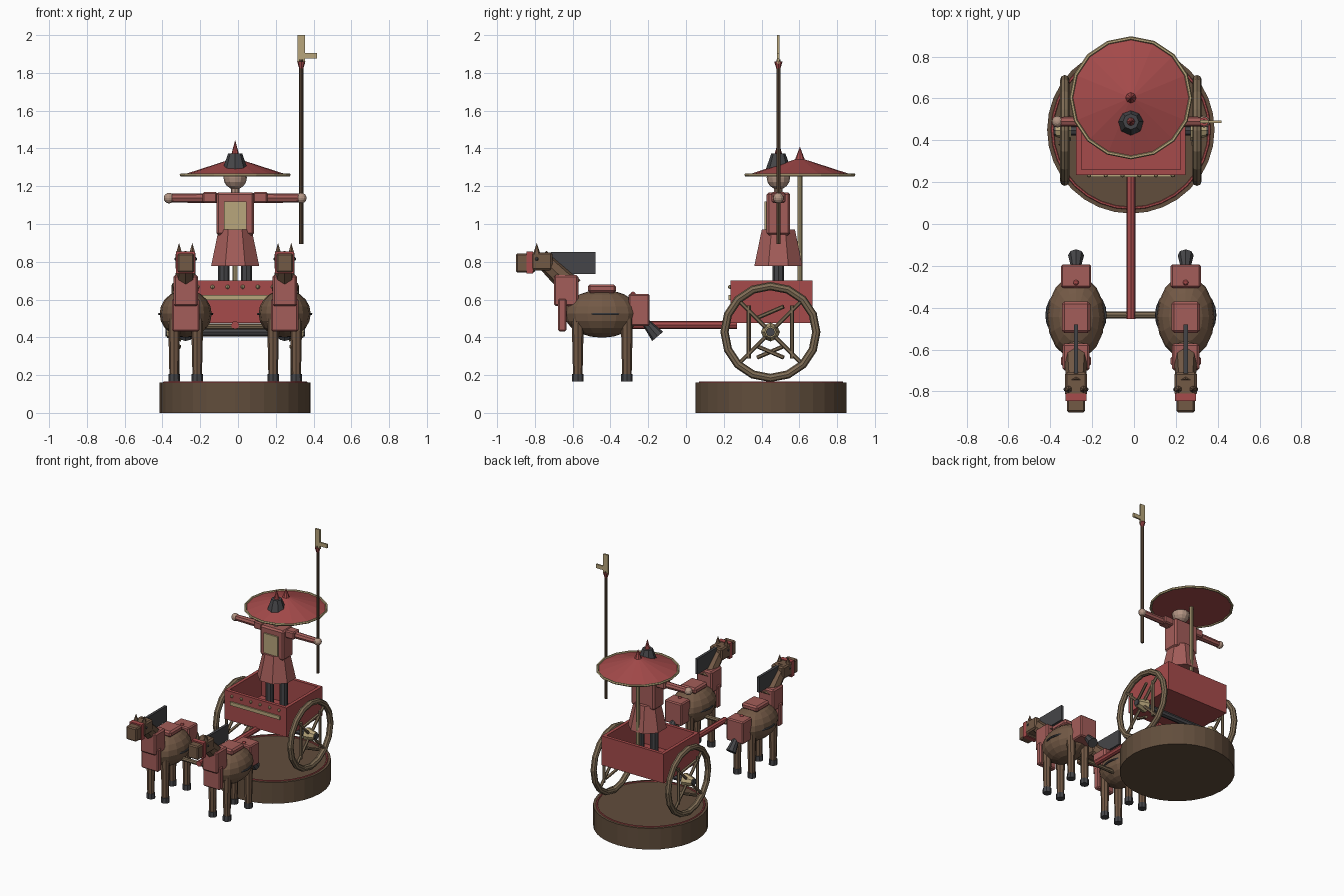
import bpy, math
from mathutils import Vector, Matrix

if "Cube" in bpy.data.objects:
    bpy.data.objects.remove(bpy.data.objects["Cube"])

CX = -0.015  # symmetry plane of the whole model


def mat(name, c):
    m = bpy.data.materials.new(name)
    m.diffuse_color = (*c, 1)
    m.use_nodes = True
    m.node_tree.nodes["Principled BSDF"].inputs["Base Color"].default_value = m.diffuse_color
    return m


RED = mat("red_lacquer", (0.38, 0.07, 0.07))
CLOTH = mat("red_cloth", (0.37, 0.11, 0.10))
WOOD = mat("dark_wood", (0.12, 0.075, 0.045))
RIM = mat("wheel_wood", (0.21, 0.15, 0.09))
HIDE = mat("horse_hide", (0.17, 0.10, 0.06))
TAN = mat("bronze", (0.48, 0.38, 0.20))
DARK = mat("dark_iron", (0.06, 0.06, 0.065))
SKIN = mat("skin", (0.45, 0.30, 0.23))


def finish(name, m):
    o = bpy.context.object
    o.name = name
    o.data.materials.append(m)
    return o


def box(name, m, x, y, z, bevel=0.0, rx=0.0):
    """Box from three (min, max) ranges, x relative to the centre plane."""
    c = [(a + b) / 2 for a, b in (x, y, z)]
    bpy.ops.mesh.primitive_cube_add(size=1, location=(c[0] + CX, c[1], c[2]), rotation=(rx, 0, 0))
    o = finish(name, m)
    o.scale = [b - a for a, b in (x, y, z)]
    bpy.ops.object.transform_apply(location=False, rotation=False, scale=True)
    if bevel:
        b = o.modifiers.new("bevel", 'BEVEL')
        b.width, b.segments = bevel, 1
    return o


def rod(name, m, p, q, r1, r2=None, n=8):
    """Cylinder or cone running from p to q."""
    p, q = Vector(p), Vector(q)
    d = q - p
    bpy.ops.mesh.primitive_cone_add(vertices=n, radius1=r1, radius2=r1 if r2 is None else r2, depth=d.length)
    o = finish(name, m)
    o.matrix_world = Matrix.Translation((p + q) / 2 + Vector((CX, 0, 0))) @ d.to_track_quat('Z', 'Y').to_matrix().to_4x4()
    return o


def ball(name, m, c, r, seg=12, rings=8):
    bpy.ops.mesh.primitive_uv_sphere_add(segments=seg, ring_count=rings, radius=1, location=(c[0] + CX, c[1], c[2]))
    o = finish(name, m)
    o.scale = r if isinstance(r, tuple) else (r, r, r)
    return o


def ring(name, m, c, R, r, n=16, k=6, rot=(0, 0, 0)):
    bpy.ops.mesh.primitive_torus_add(major_segments=n, minor_segments=k, major_radius=R, minor_radius=r,
                                     location=(c[0] + CX, c[1], c[2]), rotation=rot)
    return finish(name, m)


# Round base
rod("base", WOOD, (0, 0.45, 0), (0, 0.45, 0.162), 0.4, n=32)
ring("base_trim", RED, (0, 0.45, 0.16), 0.375, 0.008, n=32)

# Chariot body: open tray with front trim
W, Y0, Y1, Z0, Z1 = 0.262, 0.235, 0.67, 0.476, 0.70
box("tray_floor", RED, (-W, W), (Y0, Y1), (Z0, Z0 + 0.03))
box("tray_front", RED, (-W, W), (Y0, Y0 + 0.025), (Z0, Z1))
box("tray_back", RED, (-W, W), (Y1 - 0.025, Y1), (Z0, Z1))
for s in (-1, 1):
    xs = sorted((s * W, s * (W - 0.025)))
    box("tray_side", RED, xs, (Y0, Y1), (Z0, Z1))
box("front_stripe", TAN, (-0.21, 0.21), (Y0 - 0.01, Y0), (0.598, 0.625))
for i in range(6):
    ball("front_stud", TAN, (-0.2 + 0.08 * i, Y0 - 0.002, 0.667), 0.011, 8, 5)

# Axle, draught pole and yoke
WY, WZ = 0.447, 0.428
rod("axle", DARK, (-0.37, WY, WZ), (0.37, WY, WZ), 0.024)
rod("draught_pole", RED, (0, 0.27, 0.465), (0, -0.455, 0.465), 0.022)
rod("yoke", RIM, (-0.27, -0.435, 0.457), (0.27, -0.435, 0.457), 0.016)

# Wheels
for s in (-1, 1):
    x = s * 0.316
    ring("wheel_rim", RIM, (x, WY, WZ), 0.243, 0.022, n=16, k=8, rot=(0, math.pi / 2, 0))
    rod("wheel_hub", TAN, (x - s * 0.03, WY, WZ), (x + s * 0.045, WY, WZ), 0.05, 0.03)
    for k in range(4):
        a = math.pi / 4 + k * math.pi / 2
        dy, dz = math.cos(a), math.sin(a)
        rod("spoke", RIM, (x, WY + 0.03 * dy, WZ + 0.03 * dz), (x, WY + 0.235 * dy, WZ + 0.235 * dz), 0.011, n=6)
    for t in (-1, 1):
        rod("upright_spoke", RIM, (x, WY + t * 0.115, WZ - 0.14), (x, WY + t * 0.115, WZ + 0.14), 0.011, n=6)
        h = 0.03 * s * t
        rod("cross_spoke", RIM, (x - 0.02, WY - 0.07, WZ + t * 0.105 - h), (x + 0.02, WY + 0.07, WZ + t * 0.105 + h), 0.011, n=6)

# Canopy
UY = 0.603
rod("canopy_pole", TAN, (0, UY, 0.5), (0, UY, 1.28), 0.013)
rod("canopy", RED, (0, UY, 1.258), (0, UY, 1.35), 0.285, 0.0, n=16)
ring("canopy_rim", TAN, (0, UY, 1.26), 0.285, 0.009)
rod("canopy_finial", RED, (0, UY, 1.335), (0, UY, 1.41), 0.028, 0.0)

# Driver
FY = 0.489
for s in (-1, 1):
    rod("driver_leg", DARK, (s * 0.06, FY, 0.5), (s * 0.06, FY, 0.8), 0.03)
    box("shoulder_guard", CLOTH, sorted((s * 0.095, s * 0.172)), (FY - 0.037, FY + 0.037), (1.112, 1.17), 0.008)
    rod("driver_arm", CLOTH, (s * 0.09, FY, 1.137), (s * 0.35, FY, 1.137), 0.027, 0.023)
    ball("driver_hand", SKIN, (s * 0.35, FY, 1.137), 0.028)
skirt = rod("robe_skirt", CLOTH, (0, FY, 0.777), (0, FY, 0.97), 0.138, 0.095)
skirt.rotation_euler.z += math.pi / 8
box("driver_torso", CLOTH, (-0.1, 0.1), (FY - 0.062, FY + 0.062), (0.94, 1.168), 0.012)
box("chest_plate", TAN, (-0.06, 0.06), (FY - 0.073, FY - 0.055), (0.97, 1.12))
rod("driver_neck", SKIN, (0, FY, 1.15), (0, FY, 1.21), 0.022)
ball("driver_head", SKIN, (0, FY, 1.245), 0.062)
rod("hat", DARK, (0, FY, 1.285), (0, FY, 1.372), 0.068, 0.038)
rod("hat_tip", RED, (0, FY, 1.37), (0, FY, 1.445), 0.02, 0.0)

# Polearm
PX = 0.35
rod("polearm_shaft", WOOD, (PX, FY, 0.895), (PX, FY, 1.87), 0.011)
rod("polearm_tassel", RED, (PX, FY, 1.82), (PX, FY, 1.86), 0.01, 0.022)
box("polearm_blade", TAN, (PX - 0.02, PX + 0.02), (FY - 0.007, FY + 0.007), (1.85, 2.0))
box("polearm_side_blade", TAN, (PX, PX + 0.082), (FY - 0.006, FY + 0.006), (1.875, 1.905))


def horse(hx):
    def hbox(name, m, w, y, z, bevel=0.0):
        return box(name, m, (hx - w, hx + w), y, z, bevel)
    ball("horse_body", HIDE, (hx, -0.445, 0.525), (0.138, 0.2, 0.127), 16, 10)
    ring("belly_strap", DARK, (hx, -0.435, 0.524), 0.14, 0.007, n=24)
    hbox("rump_armour", CLOTH, 0.072, (-0.305, -0.193), (0.46, 0.63), 0.008)
    ball("rump_stud", RED, (hx, -0.28, 0.628), 0.014, 8, 6)
    hbox("saddle", CLOTH, 0.068, (-0.52, -0.37), (0.635, 0.68), 0.012)
    hbox("chest_armour", CLOTH, 0.065, (-0.70, -0.57), (0.565, 0.73), 0.01)
    hbox("chest_apron", CLOTH, 0.072, (-0.677, -0.632), (0.432, 0.605), 0.008)
    rod("horse_neck", HIDE, (hx, -0.6, 0.66), (hx, -0.77, 0.825), 0.06, 0.045)
    hbox("horse_head", HIDE, 0.053, (-0.82, -0.708), (0.755, 0.85), 0.01)
    hbox("horse_muzzle", HIDE, 0.044, (-0.9, -0.80), (0.742, 0.845), 0.008)
    hbox("nose_band", RED, 0.05, (-0.845, -0.81), (0.737, 0.855))
    hbox("mane", DARK, 0.01, (-0.715, -0.48), (0.735, 0.852))
    rod("tail", DARK, (hx, -0.26, 0.535), (hx, -0.15, 0.405), 0.01, 0.038)
    for s in (-1, 1):
        rod("ear", HIDE, (hx + s * 0.035, -0.79, 0.84), (hx + s * 0.035, -0.79, 0.9), 0.02, 0.0, n=6)
        ball("eye", DARK, (hx + s * 0.05, -0.79, 0.815), 0.01, 8, 6)
        for y in (-0.573, -0.313):
            rod("horse_leg", HIDE, (hx + s * 0.061, y, 0.19), (hx + s * 0.061, y, 0.5), 0.025, 0.032)
            rod("hoof", DARK, (hx + s * 0.061, y, 0.165), (hx + s * 0.061, y, 0.205), 0.031, 0.03)


# Pair of horses
for side in (-1, 1):
    horse(side * 0.262)
